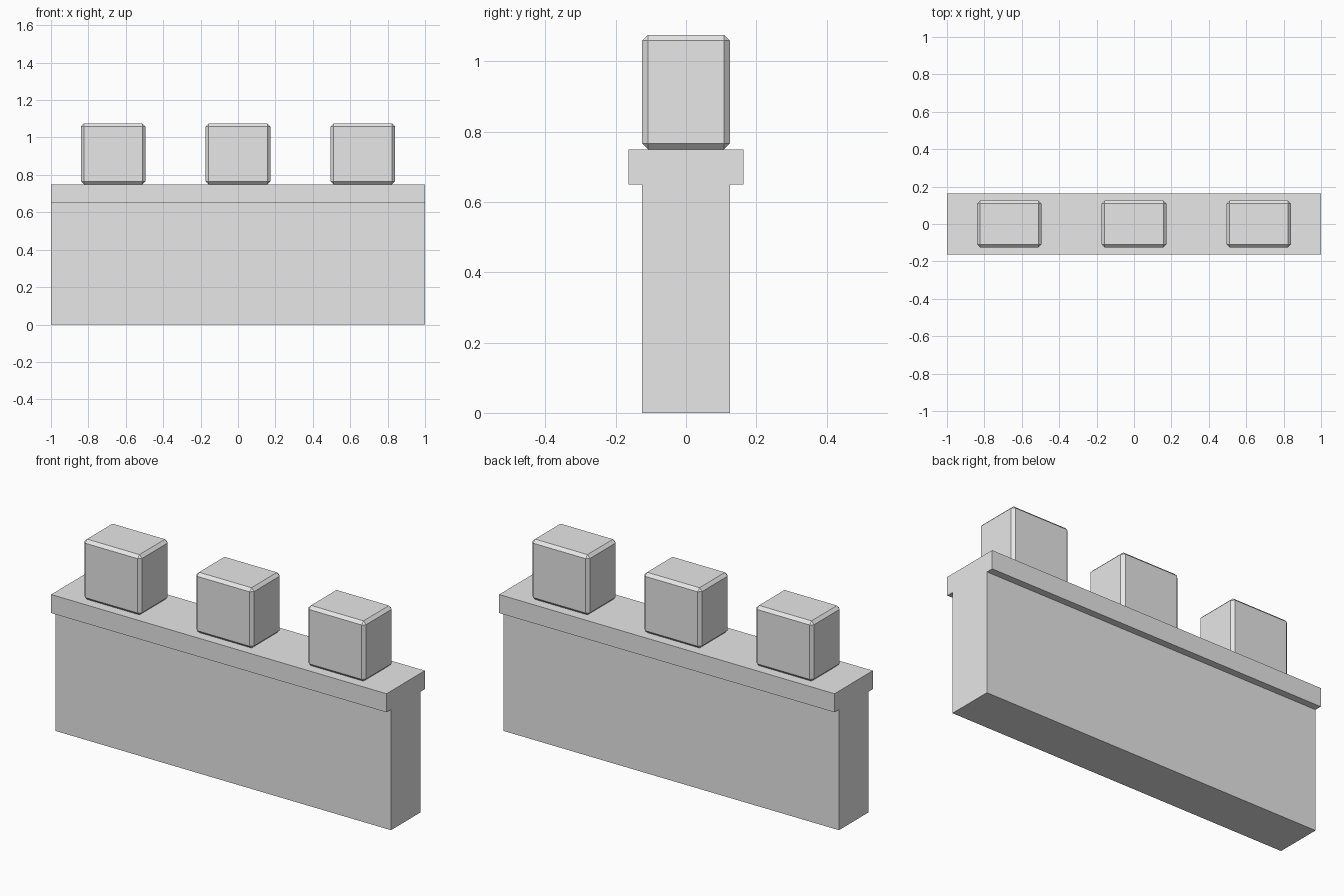
import bpy
import bmesh

cube = bpy.data.objects.get("Cube")
if cube:
    bpy.data.objects.remove(cube, do_unlink=True)

# One stone colour for everything
stone = bpy.data.materials.new("grey_stone")
stone.use_nodes = True
stone.diffuse_color = (0.8, 0.8, 0.8, 1)
stone.node_tree.nodes["Principled BSDF"].inputs["Base Color"].default_value = (0.8, 0.8, 0.8, 1)

LENGTH = 2.0
WALL_TOP = 0.75
WALL_HALF = 0.125
LEDGE_HALF = 0.163
LEDGE_BOTTOM = 0.65


def add_object(name, bm):
    bmesh.ops.recalc_face_normals(bm, faces=bm.faces)
    mesh = bpy.data.meshes.new(name)
    bm.to_mesh(mesh)
    bm.free()
    mesh.materials.append(stone)
    obj = bpy.data.objects.new(name, mesh)
    bpy.context.collection.objects.link(obj)
    return obj


# Wall with overhanging ledge: T-shaped profile swept along x
half = [(WALL_HALF, 0), (WALL_HALF, LEDGE_BOTTOM),
        (LEDGE_HALF, LEDGE_BOTTOM), (LEDGE_HALF, WALL_TOP)]
profile = half + [(-y, z) for y, z in reversed(half)]
bm = bmesh.new()
end = bm.faces.new([bm.verts.new((-LENGTH / 2, y, z)) for y, z in profile])
swept = bmesh.ops.extrude_face_region(bm, geom=[end], use_keep_orig=True)
moved = [v for v in swept["geom"] if isinstance(v, bmesh.types.BMVert)]
bmesh.ops.translate(bm, verts=moved, vec=(LENGTH, 0, 0))
add_object("wall_with_ledge", bm)

# Three chamfered battlement blocks standing on the ledge
SIZE = (0.345, 0.249, 0.325)
for side, x in (("right", -0.668), ("middle", 0), ("left", 0.668)):
    bm = bmesh.new()
    bmesh.ops.create_cube(bm, size=1)
    bmesh.ops.scale(bm, verts=bm.verts, vec=SIZE)
    bmesh.ops.bevel(bm, geom=bm.edges[:], offset=0.016, segments=1,
                    affect='EDGES', profile=0.5)
    block = add_object(side + "_battlement", bm)
    block.location = (x, 0, WALL_TOP + SIZE[2] / 2)
